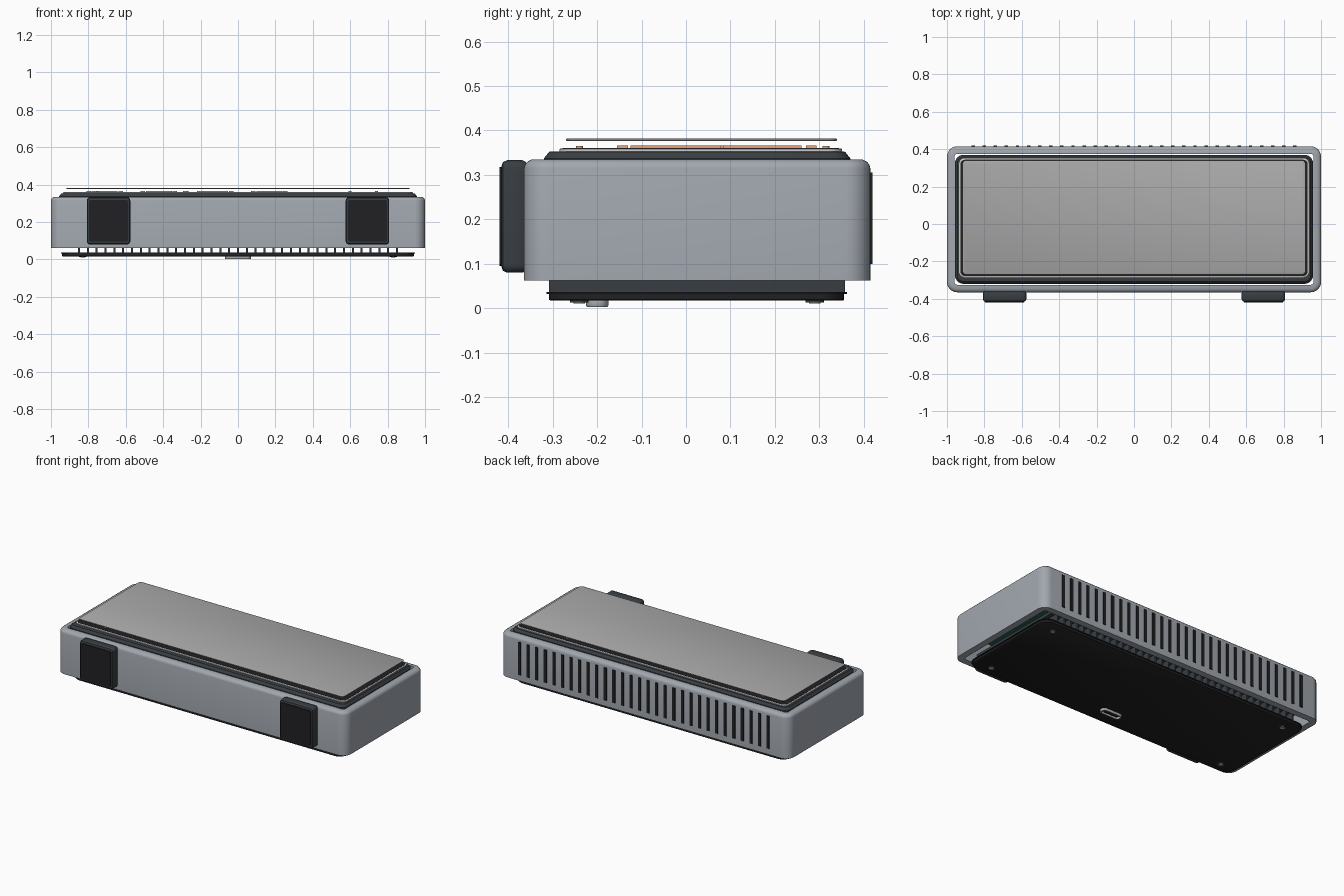
import bpy, bmesh, math
from mathutils import Matrix, Vector

if "Cube" in bpy.data.objects:
    bpy.data.objects.remove(bpy.data.objects["Cube"])

CY = 0.025          # y centre of the housing


def material(name, col, alpha=1.0):
    m = bpy.data.materials.new(name)
    m.diffuse_color = (*col, alpha)
    m.use_nodes = True
    m.node_tree.nodes["Principled BSDF"].inputs["Base Color"].default_value = m.diffuse_color
    return m


SHELL = material("shell grey", (0.36, 0.39, 0.43))
DARK = material("dark plastic", (0.04, 0.048, 0.055))
BLACK = material("black", (0.015, 0.015, 0.017))
WHITE = material("light frame", (0.75, 0.77, 0.78))
ORANGE = material("segment orange", (0.8, 0.38, 0.2))
GREEN = material("board green", (0.02, 0.12, 0.09))
METAL = material("metal", (0.45, 0.46, 0.48))
GLASS = material("cover grey", (0.4, 0.4, 0.4))


def finish(bm, name, mat, smooth=True):
    bmesh.ops.recalc_face_normals(bm, faces=bm.faces)
    me = bpy.data.meshes.new(name)
    bm.to_mesh(me)
    bm.free()
    ob = bpy.data.objects.new(name, me)
    bpy.context.collection.objects.link(ob)
    me.materials.append(mat)
    if smooth:
        bpy.ops.object.select_all(action='DESELECT')
        ob.select_set(True)
        bpy.context.view_layer.objects.active = ob
        bpy.ops.object.shade_smooth_by_angle(angle=math.radians(35))
    return ob


def round_rect(hx, hy, r, n=7):
    pts = []
    for k, (sx, sy) in enumerate([(1, 1), (-1, 1), (-1, -1), (1, -1)]):
        for i in range(n + 1):
            a = math.pi / 2 * (k + i / n)
            pts.append((sx * (hx - r) + r * math.cos(a), sy * (hy - r) + r * math.sin(a)))
    return pts


def loft(name, mat, hx, hy, r, rings, centre=(0, CY, 0), ring=False, rot=None):
    """Stack rounded rectangles given as (inset, height); ring=True makes a hollow frame."""
    bm = bmesh.new()
    loops = []
    for inset, z in rings:
        loops.append([bm.verts.new((x, y, z)) for x, y in
                      round_rect(hx - inset, hy - inset, max(r - inset, 0.006))])
    pairs = list(zip(loops, loops[1:])) + ([(loops[-1], loops[0])] if ring else [])
    for a, b in pairs:
        for i in range(len(a)):
            j = (i + 1) % len(a)
            bm.faces.new((a[i], a[j], b[j], b[i]))
    if not ring:
        bm.faces.new(loops[0])
        bm.faces.new(loops[-1])
    if rot:
        bm.transform(rot)
    bm.transform(Matrix.Translation(Vector(centre)))
    return finish(bm, name, mat)


def boxes(name, mat, items):
    """Many boxes in one mesh, each (x0, x1, y0, y1, z0, z1)."""
    bm = bmesh.new()
    for x0, x1, y0, y1, z0, z1 in items:
        m = Matrix.Translation(((x0 + x1) / 2, (y0 + y1) / 2, (z0 + z1) / 2))
        m = m @ Matrix.Diagonal((x1 - x0, y1 - y0, z1 - z0, 1))
        bmesh.ops.create_cube(bm, size=1, matrix=m)
    return finish(bm, name, mat, False)


def discs(name, mat, items):
    """Short upright cylinders, each (x, y, z0, z1, radius)."""
    bm = bmesh.new()
    for x, y, z0, z1, r in items:
        bmesh.ops.create_cone(bm, cap_ends=True, segments=20, radius1=r, radius2=r, depth=z1 - z0,
                              matrix=Matrix.Translation((x, y, (z0 + z1) / 2)))
    return finish(bm, name, mat)


# housing: open frame with a rounded top edge
loft("housing_shell", SHELL, 1.0, 0.39, 0.055,
     [(0, 0.062), (0, 0.315), (0.002, 0.323), (0.008, 0.330), (0.018, 0.335),
      (0.04, 0.335), (0.04, 0.062)], ring=True)

# back ventilation slots
n = 30
boxes("rear_vents", BLACK,
      [(x - 0.009, x + 0.009, 0.40, 0.42, 0.10, 0.305)
       for x in (-0.86 + 1.72 * i / (n - 1) for i in range(n))])

# stepped bezel and display stack
loft("display_bezel", DARK, 0.957, 0.345, 0.045,
     [(0, 0.30), (0, 0.337), (0.012, 0.352), (0.018, 0.353)])
loft("display_frame", WHITE, 0.935, 0.318, 0.03,
     [(0, 0.352), (0, 0.358), (0.003, 0.360)], centre=(0, 0.033, 0))
loft("display_panel", BLACK, 0.928, 0.311, 0.025,
     [(0, 0.355), (0, 0.361)], centre=(0, 0.033, 0))
loft("cover_panel", GLASS, 0.917, 0.305, 0.02,
     [(0.002, 0.3765), (0, 0.378), (0, 0.381), (0.002, 0.382)], centre=(0, 0.035, 0))

# plain light bars and dots under the cover
segs = []
for x in (-0.81, -0.52, -0.22, 0.07):
    w, t, z0, z1 = 0.195, 0.024, 0.360, 0.366
    for y in (-0.155, 0.069, 0.27):
        segs.append((x + 0.028, x + w - 0.028, y, y + t, z0, z1))
    for xs in (x, x + w - t):
        segs.append((xs, xs + t, -0.125, 0.078, z0, z1))
        segs.append((xs, xs + t, 0.084, 0.26, z0, z1))
boxes("display_segments", ORANGE, segs)
dots = [(-0.28, -0.03, 0.36, 0.366, 0.015), (-0.28, 0.17, 0.36, 0.366, 0.015)]
dots += [(x, y, 0.36, 0.365, 0.008) for x in (-0.75, 0.6, 0.74) for y in (-0.24, 0.315)]
discs("indicator_dots", ORANGE, dots)

# front pads
flip = Matrix.Rotation(math.pi / 2, 4, 'X')   # local +z becomes -y
for side, x in (("left", -0.692), ("right", 0.692)):
    c = (x, -0.36, 0.2065)
    loft(side + "_pad", DARK, 0.116, 0.1265, 0.018,
         [(0.004, 0), (0, 0.008), (0, 0.043), (0.004, 0.052), (0.012, 0.055)], c, rot=flip)
    loft(side + "_pad_face", BLACK, 0.104, 0.111, 0.01, [(0, 0.05), (0, 0.06)], c, rot=flip)

# base plate, flange, cooling fins and inner board
loft("base_plate", BLACK, 0.94, 0.332, 0.06,
     [(0.003, 0.017), (0, 0.019), (0, 0.033)], centre=(0, 0.024, 0))
loft("base_flange", BLACK, 0.947, 0.338, 0.065, [(0, 0.032), (0, 0.036)], centre=(0, 0.024, 0))
n = 37
boxes("cooling_fins", DARK,
      [(x - 0.005, x + 0.005, -0.308, 0.358, 0.035, 0.10)
       for x in (-0.85 + 1.70 * i / (n - 1) for i in range(n))])
boxes("fin_root", DARK, [(-0.88, 0.88, -0.305, 0.355, 0.09, 0.11)])
boxes("circuit_board", GREEN, [(-0.93, 0.93, -0.30, 0.35, 0.20, 0.212)])

# underside screws and connector
corners = [(x, y) for x in (-0.83, 0.83) for y in (-0.24, 0.29)]
discs("screw_seats", DARK, [(x, y, 0.013, 0.02, 0.021) for x, y in corners])
discs("screws", METAL, [(x, y, 0.010, 0.018, 0.013) for x, y in corners])
loft("connector_rim", METAL, 0.07, 0.025, 0.022,
     [(0, 0.018), (0, 0.006), (0.002, 0.003), (0.009, 0.003), (0.009, 0.018)],
     centre=(0, -0.20, 0), ring=True)
boxes("connector_tongue", BLACK, [(-0.045, 0.045, -0.205, -0.195, 0.006, 0.018)])
